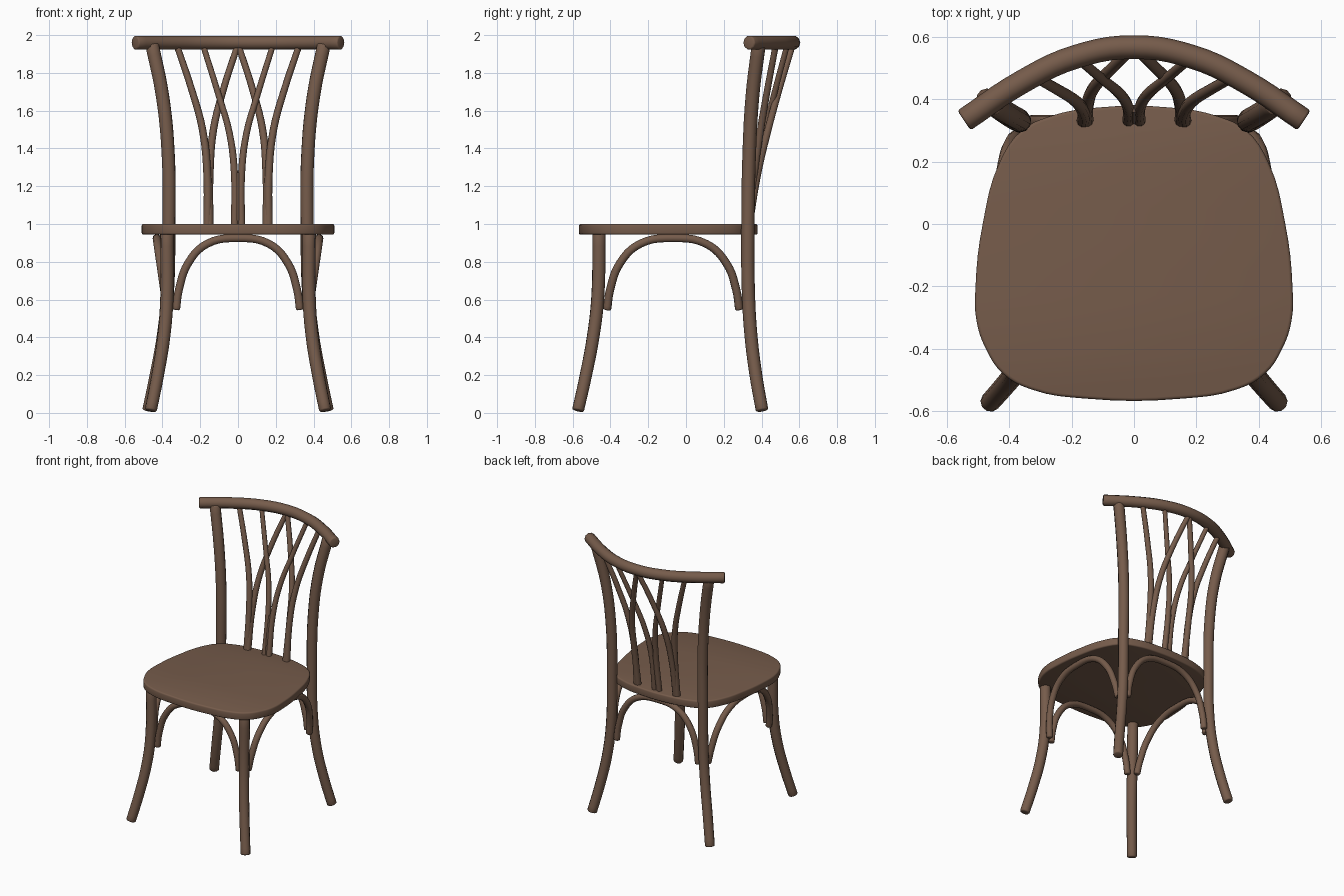
import bpy, bmesh

cube = bpy.data.objects.get("Cube")
if cube:
    bpy.data.objects.remove(cube, do_unlink=True)

# Single stained wood colour
wood = bpy.data.materials.new("brown_wood")
wood.use_nodes = True
COLOR = (0.18, 0.106, 0.07, 1)
wood.diffuse_color = COLOR
bsdf = wood.node_tree.nodes["Principled BSDF"]
bsdf.inputs["Base Color"].default_value = COLOR
bsdf.inputs["Roughness"].default_value = 0.6


def make_spline(curve, points, radii=None):
    spline = curve.splines.new("BEZIER")
    spline.bezier_points.add(len(points) - 1)
    for i, (bp, co) in enumerate(zip(spline.bezier_points, points)):
        bp.co = co
        bp.radius = radii[i] if radii else 1
    for bp in spline.bezier_points:
        bp.handle_left_type = bp.handle_right_type = "AUTO"
    return spline


def finish(name, curve, round_ends=0):
    """Turn a curve into a smooth mesh object with softened ends."""
    temp = bpy.data.objects.new("temp", curve)
    bpy.context.collection.objects.link(temp)
    bpy.context.view_layer.update()
    mesh = bpy.data.meshes.new_from_object(
        temp.evaluated_get(bpy.context.evaluated_depsgraph_get()))
    bpy.data.objects.remove(temp, do_unlink=True)
    bm = bmesh.new()
    bm.from_mesh(mesh)
    bmesh.ops.remove_doubles(bm, verts=bm.verts, dist=0.0002)
    bmesh.ops.recalc_face_normals(bm, faces=bm.faces)
    if round_ends:
        rims = [e for e in bm.edges if len(e.link_faces) == 2
                and e.calc_face_angle() > 1.1]
        bmesh.ops.bevel(bm, geom=rims, offset=round_ends, segments=2,
                        profile=0.5, affect="EDGES")
    bm.to_mesh(mesh)
    bm.free()
    mesh.name = name
    mesh.materials.clear()
    mesh.materials.append(wood)
    obj = bpy.data.objects.new(name, mesh)
    bpy.context.collection.objects.link(obj)
    bpy.ops.object.select_all(action="DESELECT")
    obj.select_set(True)
    bpy.context.view_layer.objects.active = obj
    bpy.ops.object.shade_smooth_by_angle(angle=0.9)
    return obj


def tube(name, points, radius, taper=(1, 1), round_ends=0.008):
    curve = bpy.data.curves.new(name, "CURVE")
    curve.dimensions = "3D"
    curve.resolution_u = 5
    curve.bevel_depth = radius
    curve.bevel_resolution = 3
    curve.use_fill_caps = True
    n = len(points) - 1
    radii = [taper[0] + (taper[1] - taper[0]) * i / n for i in range(n + 1)]
    make_spline(curve, points, radii)
    return finish(name, curve, round_ends)


def pair(name, points, radius, **options):
    for side, s in (("left", 1), ("right", -1)):
        tube(f"{side}_{name}", [(s * x, y, z) for x, y, z in points],
             radius, **options)


# Seat: rounded outline mirrored about the centre line
half = [(0.15, -0.56), (0.33, -0.53), (0.42, -0.48), (0.475, -0.4),
        (0.505, -0.31), (0.508, -0.2), (0.485, 0), (0.43, 0.2),
        (0.36, 0.3), (0.27, 0.345), (0.12, 0.373)]
outline = half + [(-x, y) for x, y in reversed(half)]
seat = bpy.data.curves.new("seat", "CURVE")
seat.dimensions = "2D"
seat.fill_mode = "BOTH"
seat.resolution_u = 4
seat.extrude = 0.018
seat.bevel_depth = 0.01
seat.bevel_resolution = 2
seat.offset = -0.01
make_spline(seat, [(x, y, 0) for x, y in outline]).use_cyclic_u = True
finish("seat", seat).location.z = 0.972

# Curved top rail
rail = [(0.545, 0.332), (0.36, 0.455), (0.19, 0.535)]
rail_path = rail + [(0, 0.567)] + [(-x, y) for x, y in reversed(rail)]
tube("top_rail", [(x, y, 1.96) for x, y in rail_path], 0.038)

# Legs: the back pair runs up to the rail
pair("back_leg", [(0.475, 0.403, 0.012), (0.435, 0.37, 0.2),
                  (0.395, 0.343, 0.42), (0.372, 0.33, 0.65),
                  (0.366, 0.328, 1), (0.37, 0.335, 1.38),
                  (0.4, 0.352, 1.68), (0.455, 0.385, 1.95)],
     0.037, taper=(0.9, 1))
pair("front_leg", [(0.462, -0.572, 0.012), (0.425, -0.53, 0.2),
                   (0.393, -0.492, 0.4), (0.377, -0.468, 0.6),
                   (0.376, -0.46, 0.96)], 0.036, taper=(0.9, 1))

# Bent braces under the seat: (fraction of half span, height)
arch_half = [(1, 0.545), (0.955, 0.65), (0.8, 0.795), (0.5, 0.895)]
arch = arch_half + [(0, 0.925)] + [(-u, z) for u, z in reversed(arch_half)]
for name, y in (("front_brace", -0.458), ("back_brace", 0.328)):
    tube(name, [(0.328 * u, y, z) for u, z in arch], 0.022)
pair("side_brace", [(0.375 + 0.055 * (z - 0.545) / 0.38, -0.068 + 0.35 * u, z)
                    for u, z in arch], 0.022)


def spindle(name, profile, radius):
    """Lean each spindle back so that it meets the rail."""
    x_top = profile[-1][0]
    y_top = 0.562 - 0.85 * x_top ** 2
    pair(name, [(x, 0.33 + (y_top - 0.33) * ((z - 0.98) / 0.96) ** 1.3, z)
                for x, z in profile], radius, taper=(1.1, 0.85), round_ends=0)


# Back spindles: three bundles that fan out and cross
spindle("outer_spindle", [(0.162, 0.98), (0.163, 1.27), (0.188, 1.5),
                          (0.248, 1.72), (0.322, 1.94)], 0.02)
spindle("crossing_spindle", [(0.152, 0.98), (0.15, 1.27), (0.13, 1.5),
                             (0.075, 1.72), (0.004, 1.94)], 0.02)
spindle("inner_spindle", [(0.018, 0.98), (0.019, 1.27), (0.045, 1.48),
                          (0.105, 1.69), (0.183, 1.94)], 0.018)
tube("centre_splice", [(0, 0.33, 0.98), (0, 0.345, 1.13), (0, 0.37, 1.27)],
     0.012, round_ends=0)
